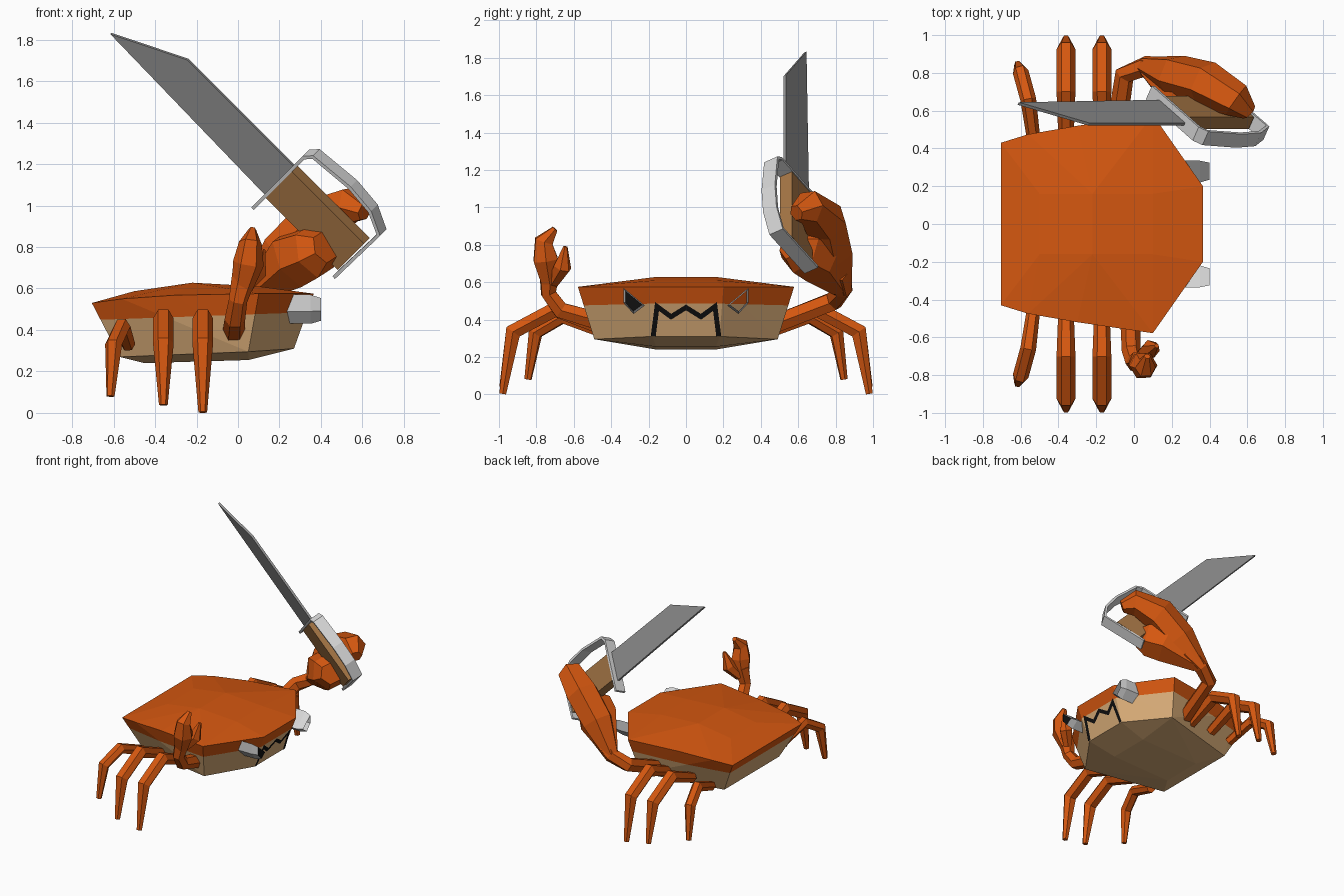
import bpy, bmesh, math
from mathutils import Vector

cube = bpy.data.objects.get("Cube")
if cube:
    bpy.data.objects.remove(cube, do_unlink=True)


def material(name, color):
    m = bpy.data.materials.new(name)
    m.use_nodes = True
    m.diffuse_color = (*color, 1)
    m.node_tree.nodes["Principled BSDF"].inputs["Base Color"].default_value = (*color, 1)
    return m


ORANGE = material("shell orange", (.66, .095, .005))
TAN = material("belly tan", (.70, .42, .19))
STEEL = material("blade grey", (.29, .29, .29))
PALE = material("pale grey", (.67, .67, .67))
BROWN = material("handle brown", (.38, .18, .06))
BLACK = material("black", (.005, .005, .005))


def finish(name, bm, *mats):
    bmesh.ops.recalc_face_normals(bm, faces=bm.faces)
    mesh = bpy.data.meshes.new(name)
    bm.to_mesh(mesh)
    bm.free()
    for m in mats:
        mesh.materials.append(m)
    obj = bpy.data.objects.new(name, mesh)
    bpy.context.collection.objects.link(obj)
    return obj


def loft(bm, rings, caps=(True, True)):
    """Skin a list of point rings; returns the end cap."""
    loops = [[bm.verts.new(p) for p in ring] for ring in rings]
    n = len(loops[0])
    for a, b in zip(loops, loops[1:]):
        for i in range(n):
            j = (i + 1) % n
            bm.faces.new((a[i], a[j], b[j], b[i]))
    if caps[0]:
        bm.faces.new(loops[0])
    return bm.faces.new(loops[-1]) if caps[1] else None


def limb(name, path, sides=6):
    """Faceted limb through (x, y, z, radius) points."""
    pts = [Vector(p[:3]) for p in path]
    u, rings = Vector((1, 0, 0)), []
    for i, p in enumerate(pts):
        before = (p - pts[i - 1]).normalized() if i else Vector()
        after = (pts[i + 1] - p).normalized() if i + 1 < len(pts) else Vector()
        t = (before + after).normalized()
        u = (u - t * u.dot(t)).normalized()
        v = t.cross(u)
        r = path[i][3]
        angles = [math.tau * k / sides for k in range(sides)]
        rings.append([p + (u * math.cos(a) + v * math.sin(a)) * r for a in angles])
    bm = bmesh.new()
    loft(bm, rings)
    return finish(name, bm, ORANGE)


# Body: hull of rim, crown and belly points, split into shell and belly
half = [(-.705, .43, .53), (-.56, .475, .55), (-.3, .52, .568), (.1, .578, .575), (.365, .2, .575),
        (-.5, .16, .587), (-.22, .16, .628), (.1, .16, .61),
        (-.57, .34, .27), (.05, .49, .295), (.27, .18, .31), (-.45, .16, .24), (.05, .16, .255)]
bm = bmesh.new()
for x, y, z in half:
    bm.verts.new((x, y, z))
    bm.verts.new((x, -y, z))
bmesh.ops.convex_hull(bm, input=bm.verts)
seam_point, seam_normal = Vector((0, 0, .473)), Vector((-.036, 0, 1))
bmesh.ops.bisect_plane(bm, geom=bm.verts[:] + bm.edges[:] + bm.faces[:],
                       plane_co=seam_point, plane_no=seam_normal)
for f in bm.faces:
    below = (f.calc_center_median() - seam_point).dot(seam_normal) < 0
    f.material_index = int(below)
finish("body", bm, ORANGE, TAN)

# Mouth: zigzag ribbon lying on the sloping front face
line = [(-.175, .312), (-.155, .47), (-.08, .415), (0, .465), (.08, .415), (.155, .47), (.175, .312)]
bm = bmesh.new()
pairs = []
for i, (y, z) in enumerate(line):
    p = Vector((y, z))
    d0 = (p - Vector(line[i - 1])).normalized() if i else None
    d1 = (Vector(line[i + 1]) - p).normalized() if i + 1 < len(line) else None
    d0, d1 = d0 or d1, d1 or d0
    normal = Vector((-d0.y - d1.y, d0.x + d1.x)).normalized()
    offset = normal * .013 / max(.5, normal.dot(Vector((-d0.y, d0.x))))
    pair = []
    for q in (p + offset, p - offset):
        pair.append(bm.verts.new((.275 + (q.y - .31) * .36, q.x, q.y)))
    pairs.append(pair)
for a, b in zip(pairs, pairs[1:]):
    bm.faces.new((a[0], a[1], b[1], b[0]))
finish("mouth", bm, BLACK)

# Eyes: slanted prisms, one with a black front and one hollow
profile = [(.335, .57), (.335, .49), (.28, .43), (.22, .475)]
cy, cz = .287, .495
for side, label in ((-1, "right"), (1, "left")):
    rings = []
    for x, s in ((.2, 1), (.35, 1), (.4, .78)):
        rings.append([(x, side * (cy + (y - cy) * s), cz + (z - cz) * s) for y, z in profile])
    bm = bmesh.new()
    cap = loft(bm, rings, (False, side < 0))
    if cap:
        cap.material_index = 1
    finish(label + "_eye", bm, PALE, BLACK)

# Walking legs, three on each side
for side, label in ((-1, "right"), (1, "left")):
    for name, x, dz in (("front", -.17, 0), ("middle", -.36, .035)):
        limb(f"{label}_{name}_leg", [
            (x, side * .44, .35, .04), (x, side * .70, .455, .05),
            (x, side * .925, .335, .05), (x, side * .98, dz + .003, .021)])
    limb(f"{label}_rear_leg", [
        (-.53, side * .44, .33, .035), (-.56, side * .66, .415, .042),
        (-.60, side * .805, .33, .042), (-.615, side * .845, .08, .02)])

# Small claw
limb("small_arm", [(-.02, -.46, .39, .055), (-.015, -.67, .45, .05),
                   (.0, -.735, .54, .045), (.03, -.73, .66, .06)])
limb("small_claw_finger", [(.02, -.73, .6, .05), (.05, -.75, .72, .075),
                           (.06, -.76, .82, .055), (.07, -.70, .885, .018)])
limb("small_claw_thumb", [(.03, -.71, .6, .035), (.09, -.66, .68, .05), (.12, -.645, .79, .012)])

# Big claw gripping the knife
limb("big_arm", [(-.1, .46, .37, .055), (-.05, .79, .5, .055),
                 (.06, .835, .56, .055), (.16, .80, .66, .085)])
limb("big_claw_finger", [(.06, .835, .56, .055), (.22, .78, .76, .12), (.38, .74, .92, .125),
                         (.54, .655, 1.0, .095), (.61, .59, .97, .045)])
limb("big_claw_thumb", [(.08, .82, .58, .06), (.27, .70, .74, .15), (.37, .61, .78, .135),
                        (.42, .555, .80, .08)])

# Knife frame: along the grip, across the blade, and through its thickness
base = Vector((.205, .59, 1.12))
along = Vector((1, 0, -1)).normalized()
across = Vector((.6, -.53, .6)).normalized()
through = along.cross(across)


def knife_prism(name, outline, thick, mat):
    rings = [[base + along * s + across * t + through * h for s, t in outline]
             for h in (-thick / 2, thick / 2)]
    bm = bmesh.new()
    loft(bm, rings)
    return finish(name, bm, mat)


knife_prism("knife_blade", [(0, -.115), (0, .115), (-.73, .115), (-1.08, -.09)], .016, STEEL)
knife_prism("knife_handle", [(0, -.105), (0, .105), (.5, .105), (.5, -.105)], .075, BROWN)

# Hand guard: a bent band, thickened inwards
guard = [(0, -.2), (0, .21), (.03, .25), (.26, .275), (.41, .26), (.52, .2), (.512, -.15)]
bm = bmesh.new()
rows = [[bm.verts.new(base + along * s + across * t + through * h) for h in (-.042, .042)]
        for s, t in guard]
for a, b in zip(rows, rows[1:]):
    bm.faces.new((a[0], a[1], b[1], b[0]))
band = finish("knife_guard", bm, PALE)
solid = band.modifiers.new("thickness", 'SOLIDIFY')
solid.thickness = .018
solid.offset = 0
